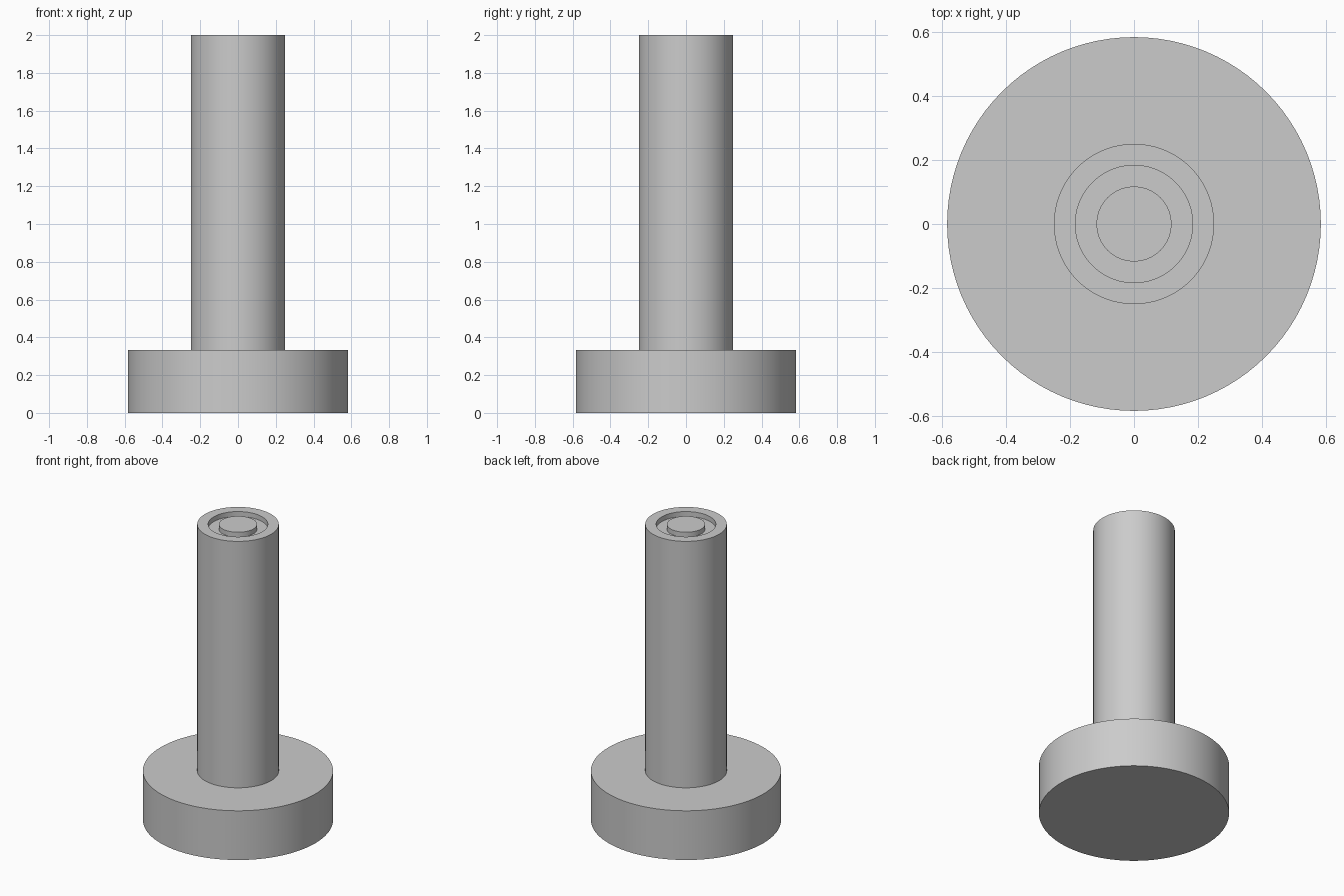
import bpy
import bmesh
import math

cube = bpy.data.objects.get("Cube")
if cube:
    bpy.data.objects.remove(cube, do_unlink=True)

SEGMENTS = 96

grey = bpy.data.materials.new("plain grey")
grey.use_nodes = True
grey.diffuse_color = (0.6, 0.6, 0.6, 1)
grey.node_tree.nodes["Principled BSDF"].inputs["Base Color"].default_value = (0.6, 0.6, 0.6, 1)


def lathe(name, profile):
    """Spin a (radius, height) profile around the z axis."""
    bm = bmesh.new()
    verts = [bm.verts.new((r, 0, z)) for r, z in profile]
    edges = [bm.edges.new(pair) for pair in zip(verts, verts[1:])]
    bmesh.ops.spin(bm, geom=verts + edges, cent=(0, 0, 0), axis=(0, 0, 1),
                   angle=math.tau, steps=SEGMENTS, use_duplicate=False)
    bmesh.ops.remove_doubles(bm, verts=bm.verts, dist=0.0001)
    bmesh.ops.recalc_face_normals(bm, faces=bm.faces)
    mesh = bpy.data.meshes.new(name)
    bm.to_mesh(mesh)
    bm.free()
    mesh.materials.append(grey)
    obj = bpy.data.objects.new(name, mesh)
    bpy.context.collection.objects.link(obj)
    bpy.ops.object.select_all(action="DESELECT")
    obj.select_set(True)
    bpy.context.view_layer.objects.active = obj
    bpy.ops.object.shade_smooth_by_angle(angle=math.radians(30))
    return obj


base_radius, base_top = 0.583, 0.333
shaft_radius, top = 0.25, 2.0
groove_outer, groove_inner, groove_floor = 0.183, 0.117, 1.967

# One solid: wide foot, shaft, and a ring groove around a flush centre pin
lathe("flanged_post", [
    (0, 0), (base_radius, 0), (base_radius, base_top),
    (shaft_radius, base_top), (shaft_radius, top),
    (groove_outer, top), (groove_outer, groove_floor),
    (groove_inner, groove_floor), (groove_inner, top), (0, top),
])
